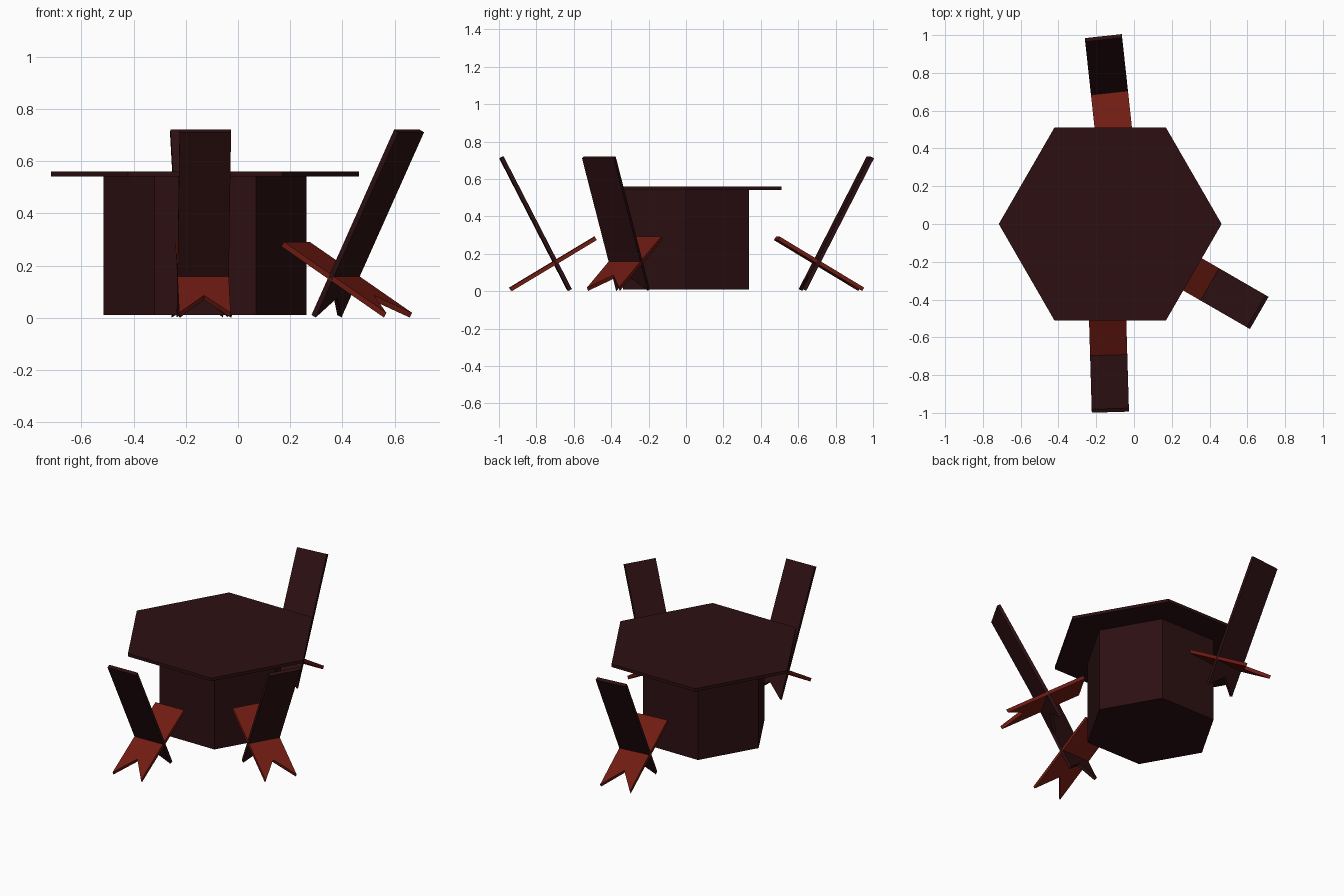
import bpy, bmesh
from math import radians, pi
from mathutils import Vector, Matrix

if "Cube" in bpy.data.objects:
    bpy.data.objects.remove(bpy.data.objects["Cube"])


def material(name, color):
    m = bpy.data.materials.new(name)
    m.diffuse_color = (*color, 1)
    m.use_nodes = True
    m.node_tree.nodes["Principled BSDF"].inputs["Base Color"].default_value = m.diffuse_color
    return m


DARK = material("dark_wood", (0.026, 0.005, 0.006))
RED = material("red_wood", (0.16, 0.011, 0.006))


def extrude_outline(name, outline, thickness, matrix, mat):
    """Flat outline extruded symmetrically about its own plane."""
    bm = bmesh.new()
    face = bm.faces.new([bm.verts.new((x, y, -thickness / 2)) for x, y in outline])
    ext = bmesh.ops.extrude_face_region(bm, geom=[face])
    top = [v for v in ext["geom"] if isinstance(v, bmesh.types.BMVert)]
    bmesh.ops.translate(bm, verts=top, vec=(0, 0, thickness))
    bmesh.ops.transform(bm, matrix=matrix, verts=bm.verts)
    bmesh.ops.recalc_face_normals(bm, faces=bm.faces)
    me = bpy.data.meshes.new(name)
    bm.to_mesh(me)
    bm.free()
    me.materials.append(mat)
    ob = bpy.data.objects.new(name, me)
    bpy.context.collection.objects.link(ob)
    return ob


def hexagon(name, radius, z0, z1):
    bpy.ops.mesh.primitive_cylinder_add(
        vertices=6, radius=radius, depth=z1 - z0,
        location=(-0.126, 0, (z0 + z1) / 2), rotation=(0, 0, pi / 6))
    ob = bpy.context.object
    ob.name = name
    ob.data.materials.append(DARK)


def plank(name, low, high, notch, chair, mat, width=0.197):
    """Board from low to high (outward, z) with a V notch in its foot."""
    a, b = Vector((low[0], 0, low[1])), Vector((high[0], 0, high[1]))
    length, w = (b - a).length, width / 2
    along = (b - a).normalized()
    side = Vector((0, 1, 0))
    basis = Matrix((along, side, along.cross(side))).transposed().to_4x4()
    outline = [(0, -w), (length, -w), (length, w), (0, w), (notch, 0)]
    extrude_outline(name, outline, 0.021, chair @ Matrix.Translation(a) @ basis, mat)


# Table
hexagon("table_top", 0.59, 0.541, 0.56)
hexagon("table_base", 0.388, 0.01, 0.545)

# Chairs of two crossed boards: crossing point and outward heading
chairs = {
    "front": (-0.134, -0.695, -88.3),
    "back": (-0.13, 0.695, 96.2),
    "right": (0.402, -0.32, -30),
}
for side, (x, y, heading) in chairs.items():
    chair = Matrix.Translation((x, y, 0)) @ Matrix.Rotation(radians(heading), 4, 'Z')
    plank(side + "_chair_back", (-0.073, 0.006), (0.292, 0.715), 0.085, chair, DARK)
    plank(side + "_chair_seat", (0.243, 0.01), (-0.21, 0.282), 0.13, chair, RED)
